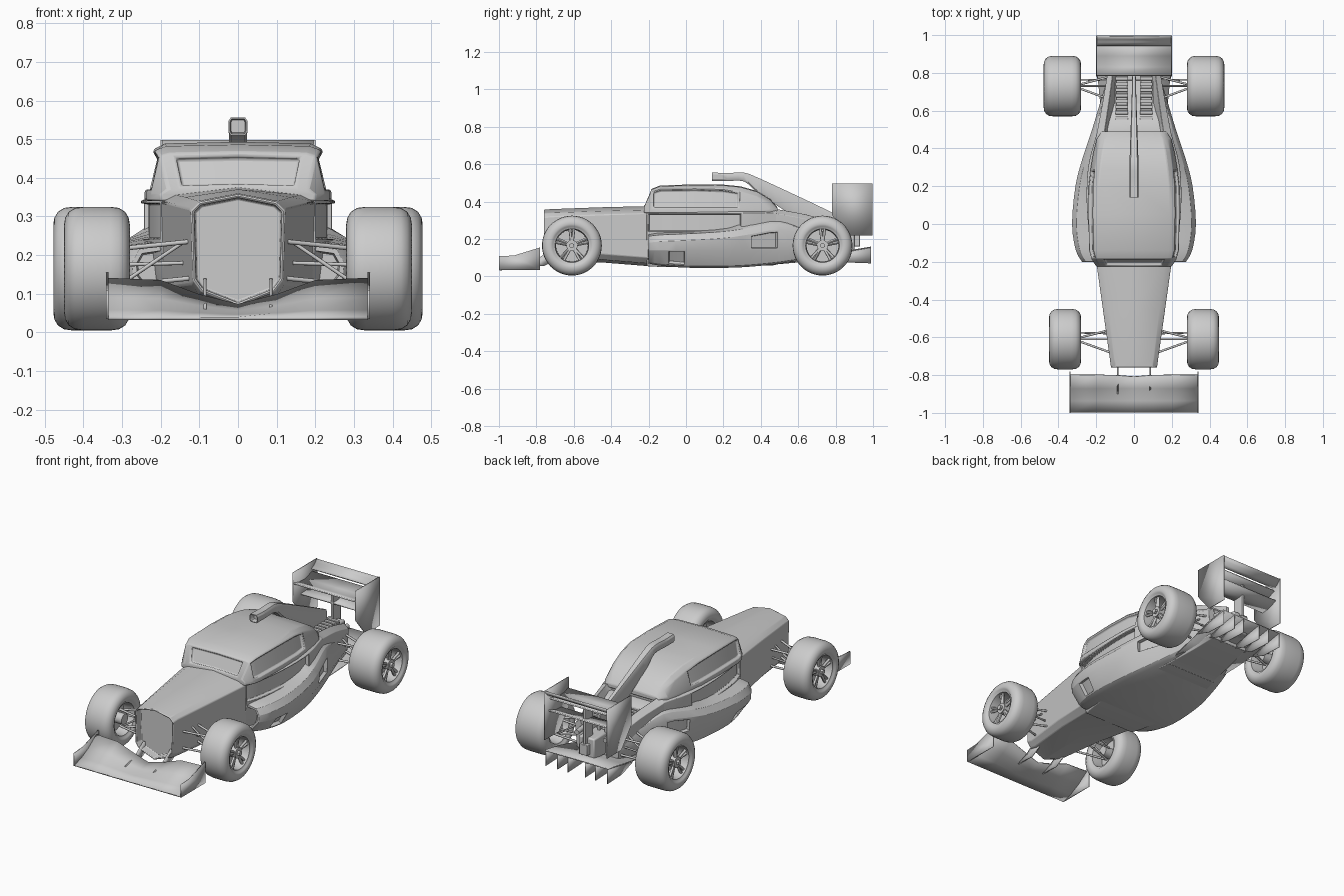
import bpy, bmesh
from math import sin, cos, pi, radians
from mathutils import Vector

if "Cube" in bpy.data.objects:
    bpy.data.objects.remove(bpy.data.objects["Cube"])


def finish(name, bm, angle=32, bevel=0, solid=0):
    bmesh.ops.recalc_face_normals(bm, faces=bm.faces)
    me = bpy.data.meshes.new(name)
    bm.to_mesh(me)
    bm.free()
    ob = bpy.data.objects.new(name, me)
    bpy.context.collection.objects.link(ob)
    bpy.ops.object.select_all(action='DESELECT')
    ob.select_set(True)
    bpy.context.view_layer.objects.active = ob
    bpy.ops.object.shade_smooth_by_angle(angle=radians(angle))
    if solid:
        m = ob.modifiers.new("thickness", 'SOLIDIFY')
        m.thickness, m.offset = solid, 0
    if bevel:
        m = ob.modifiers.new("edge", 'BEVEL')
        m.width, m.segments, m.limit_method, m.angle_limit = bevel, 2, 'ANGLE', radians(28)
    return ob


def smooth(rows, n=3):
    # Catmull-Rom interpolation of parameter rows
    out = []
    for i in range(len(rows) - 1):
        a, b, c, d = rows[max(i - 1, 0)], rows[i], rows[i + 1], rows[min(i + 2, len(rows) - 1)]
        for k in range(n):
            t = k / n
            out.append([q + .5 * t * (r - p + t * (2*p - 5*q + 4*r - s + t * (3*(q - r) + s - p)))
                        for p, q, r, s in zip(a, b, c, d)])
    return out + [rows[-1]]


def loft(sections):
    # sections: (y, half profile from top centre to bottom centre), mirrored in x
    bm, rings = bmesh.new(), []
    for y, half in sections:
        ring = list(half) + [(-x, z) for x, z in half[-2:0:-1]]
        rings.append([bm.verts.new((x, y, z)) for x, z in ring])
    for a, b in zip(rings, rings[1:]):
        for i in range(len(a)):
            j = (i + 1) % len(a)
            bm.faces.new((a[i], a[j], b[j], b[i]))
    bm.faces.new(rings[0])
    bm.faces.new(rings[-1][::-1])
    bmesh.ops.recalc_face_normals(bm, faces=bm.faces)
    return bm


def recess(bm, test, rim=.01, depth=.012):
    bm.normal_update()
    fs = [f for f in bm.faces if test(f.calc_center_median(), f.normal)]
    if fs:
        bmesh.ops.inset_region(bm, faces=fs, thickness=rim, use_even_offset=True)
        bmesh.ops.inset_region(bm, faces=fs, thickness=.003, depth=-depth, use_even_offset=True)


def box(name, lo, hi, bevel=.003):
    bm = bmesh.new()
    bmesh.ops.create_cube(bm, size=1)
    for v in bm.verts:
        v.co = [(l + h) / 2 + c * (h - l) for l, h, c in zip(lo, hi, v.co)]
    return finish(name, bm, bevel=bevel)


def plate(name, x, yz, t=.006):
    bm = bmesh.new()
    bm.faces.new([bm.verts.new((x, y, z)) for y, z in yz])
    return finish(name, bm, solid=t)


def sheet(name, rows, t=.008):
    bm = bmesh.new()
    g = [[bm.verts.new(p) for p in r] for r in rows]
    for a, b in zip(g, g[1:]):
        for i in range(len(a) - 1):
            bm.faces.new((a[i], a[i + 1], b[i + 1], b[i]))
    return finish(name, bm, solid=t)


def rod(name, a, b, r=.006, n=10):
    a, b = Vector(a), Vector(b)
    bm = bmesh.new()
    bmesh.ops.create_cone(bm, cap_ends=True, segments=n, radius1=r, radius2=r, depth=(b - a).length)
    q = (b - a).to_track_quat('Z', 'Y')
    for v in bm.verts:
        v.co = (a + b) / 2 + q @ v.co
    return finish(name, bm, angle=45)


def lathe(name, prof, c, n=48):
    # closed (x, radius) profile turned about the axle
    bm = bmesh.new()
    g = [[bm.verts.new((c[0] + x, c[1] + r * cos(2*pi*k/n), c[2] + r * sin(2*pi*k/n)))
          for x, r in prof] for k in range(n)]
    m = len(prof)
    for k in range(n):
        a, b = g[k], g[(k + 1) % n]
        for i in range(m):
            bm.faces.new((a[i], a[(i + 1) % m], b[(i + 1) % m], b[i]))
    return finish(name, bm)


# Nose with recessed grille
def nose(y, w, zt, zs, zl, zb):
    return y, [(0, zt), (w * .82, zt - .02), (w, zs), (w * .96, zl), (w * .78, zl - .03), (0, zb)]
bm = loft([nose(-.76, .122, .357, .315, .135, .068), nose(-.72, .127, .36, .32, .125, .07),
           nose(-.45, .165, .37, .33, .12, .075), nose(-.2, .2, .376, .338, .1, .055)])
recess(bm, lambda c, n: n.y < -.9 and c.y < -.75, .008, .04)
finish("nose", bm, bevel=.006)

# Central tub: doors in the middle, open engine valley at the back
def tub(y, w, zt, zc, zb):
    return y, [(0, zc), (w * .62, zc), (w * .8, zt), (w, zt - .025), (w, .235), (w * .93, .11), (w * .8, zb), (0, zb)]
bm = loft([tub(*r) for r in smooth([
    (-.21, .2, .365, .37, .055), (-.1, .23, .365, .37, .05), (.1, .25, .365, .37, .05),
    (.3, .243, .365, .37, .055), (.47, .2, .365, .36, .06), (.49, .195, .36, .28, .065),
    (.65, .165, .33, .26, .08), (.8, .14, .285, .23, .1)])])
for s in (-1, 1):
    recess(bm, lambda c, n: s * n.x > .7 and -.2 < c.y < .3 and .25 < c.z < .34, .006, .02)
finish("tub", bm, bevel=.004)

# Side pods with front intakes and rear side vents
def pod(y, w, zi, zo, wb, zb):
    return y, [(0, zi), (w * .68, zi), (w * .93, zo), (w, zo - .035), (w * .985, .14), (wb, zb + .01), (wb * .9, zb), (0, zb)]
bm = loft([pod(*r) for r in smooth([
    (-.2, .275, .225, .215, .22, .07), (-.14, .308, .235, .222, .25, .058), (0, .328, .24, .228, .275, .047),
    (.2, .31, .26, .24, .265, .046), (.34, .275, .305, .26, .24, .052), (.5, .222, .325, .285, .2, .068),
    (.64, .18, .26, .25, .16, .09), (.79, .135, .22, .21, .12, .11)])])
recess(bm, lambda c, n: n.y < -.9 and c.y < -.19, .012, .07)
for s in (-1, 1):
    recess(bm, lambda c, n: s * n.x > .5 and .34 < c.y < .5 and .13 < c.z < .23, .012, .02)
    recess(bm, lambda c, n: s * n.x > .4 and -.11 < c.y < 0 and .06 < c.z < .14, .008, .02)
finish("side_pods", bm, bevel=.004)

# Cabin with windscreen and side windows
def cabin(y, w, zt, zs, zw):
    return y, [(0, zt), (w * .78, zt - .004), (w * .9, zs), (w, zw), (w, .34), (0, .34)]
bm = loft([cabin(-.225, .2, .374, .37, .358), cabin(-.185, .225, .468, .457, .36),
           cabin(-.14, .237, .486, .472, .36), cabin(.05, .242, .493, .474, .36),
           cabin(.2, .24, .491, .47, .36), cabin(.29, .23, .482, .455, .36),
           cabin(.38, .215, .457, .427, .36), cabin(.45, .197, .415, .395, .36),
           cabin(.49, .17, .368, .366, .36)])
recess(bm, lambda c, n: n.y < -.6 and c.y < -.19 and c.z > .4 and abs(c.x) < .17, .012, .015)
for s in (-1, 1):
    recess(bm, lambda c, n: s * n.x > .7 and -.18 < c.y < .29 and c.z > .38, .01, .015)
finish("cabin", bm, bevel=.008)

# Air scoop running into a tail fin
bm = loft([(y, [(0, t), (w * .75, t), (w, t - .01), (w, b + .01), (w * .75, b), (0, b)])
           for y, t, b, w in smooth([(.14, .556, .51, .025), (.22, .553, .51, .025), (.31, .555, .508, .024),
                                     (.38, .53, .45, .022), (.5, .475, .37, .018),
                                     (.65, .405, .28, .013), (.79, .338, .25, .009)])])
recess(bm, lambda c, n: n.y < -.9 and c.y < .145, .004, .03)
finish("scoop_fin", bm)

# Engine stacks, gearbox and wing pillar
for s in (-1, 1):
    box("engine_bank", (s * .065 - .03, .5, .22), (s * .065 + .03, .79, .29))
    for i in range(9):
        y = .53 + i * .03
        box("engine_rib", (s * .065 - .034, y - .01, .28), (s * .065 + .034, y + .01, .306))
    rod("exhaust", (s * .105, .6, .25), (s * .09, .86, .24), .014, 14)
box("gearbox", (-.05, .76, .13), (.05, .9, .25), .008)
box("tail_light", (-.025, .9, .16), (.025, .93, .22))
box("wing_pillar", (-.008, .85, .2), (.008, .92, .42))

# Rear wing
for s in (-1, 1):
    plate("rear_endplate", s * .198, [(.78, .498), (.997, .498), (.997, .22), (.87, .22), (.78, .33)])
for nm, prof in (("rear_main_plane", [(.785, .435), (.83, .423), (.89, .42), (.95, .44)]),
                 ("rear_flap", [(.945, .458), (.965, .466), (.98, .478), (.994, .496)]),
                 ("rear_lower_plane", [(.85, .35), (.9, .352), (.96, .375)])):
    sheet(nm, [[(-.198, y, z), (.198, y, z)] for y, z in prof])

# Diffuser and its fins
sheet("diffuser", [[(-w, y, z), (w, y, z)] for y, w, z in ((.55, .17, .08), (.7, .185, .1), (.86, .2, .135), (.99, .2, .157))], .006)
for x in (-.195, -.12, -.055, .055, .12, .195):
    plate("diffuser_fin", x, [(.76, .11), (.99, .157), (.99, .07), (.86, .075)], .004)

# Front wing: dipping centre, endplates and pylons
def wing(y, k):
    return [(x * s, y - (.008 if x == 0 and k == 3 else 0), (.036, .062, .088, z)[k])
            if k in (0, 3) else (x * s, y, .036 + (z - .036) * (0, .18, .5)[k])
            for x, z, s in ((.336, .138, -1), (.2, .132, -1), (.1, .095, -1), (0, .07, 1),
                            (.1, .095, 1), (.2, .132, 1), (.336, .138, 1))]
sheet("front_wing", [wing(y, k) for k, y in enumerate((-.997, -.935, -.87, -.8))])
for s in (-1, 1):
    plate("front_endplate", s * .338, [(-1, .035), (-.78, .035), (-.78, .155), (-.92, .112), (-1, .108)])
    plate("wing_pylon", s * .085, [(-.9, .06), (-.8, .09), (-.73, .14), (-.66, .11), (-.76, .055)], .008)

# Wheels and suspension
for s in (-1, 1):
    for end, y, x0, x1 in (("front", -.61, .28, .45), ("rear", .73, .28, .478)):
        c, h, z = (s * (x0 + x1) / 2, y, .165), (x1 - x0) / 2, .165
        half = [(h - .05, .085), (h - .012, .09), (h - .01, .098), (h - .004, .104), (h, .115), (h - .003, .132),
                (h - .012, .147), (h - .028, .157), (h - .05, .16)]
        lathe(end + "_tyre", half + [(-x, r) for x, r in half[::-1]], c)
        xo = s * x1
        rod(end + "_brake_disc", (c[0] - s * .01, y, z), (c[0] + s * .005, y, z), .086, 40)
        rod(end + "_hub", (s * (x0 + .01), y, z), (xo - s * .02, y, z), .03, 20)
        rod(end + "_wheel_nut", (xo - s * .02, y, z), (xo - s * .006, y, z), .014, 6)
        for k in range(5):
            a = pi / 2 + k * 2 * pi / 5
            for d in (-.12, .12):
                rod(end + "_spoke", (xo - s * .034, y + .02 * cos(a + d), z + .02 * sin(a + d)),
                    (xo - s * .028, y + .089 * cos(a + d), z + .089 * sin(a + d)), .008, 8)
        xi = .125 if end == "front" else .13
        for zz in (.22, .125):
            for dy in (-.07, .05):
                rod(end + "_wishbone", (s * xi, y + dy, zz + .015), (s * (x0 + .04), y, zz - .005))
        rod(end + "_pushrod", (s * xi, y, .245), (s * (x0 + .03), y, .12), .005)
        rod(end + "_link", (s * xi, y + .03, .18), (s * (x0 + .03), y + .035, .175), .005)
